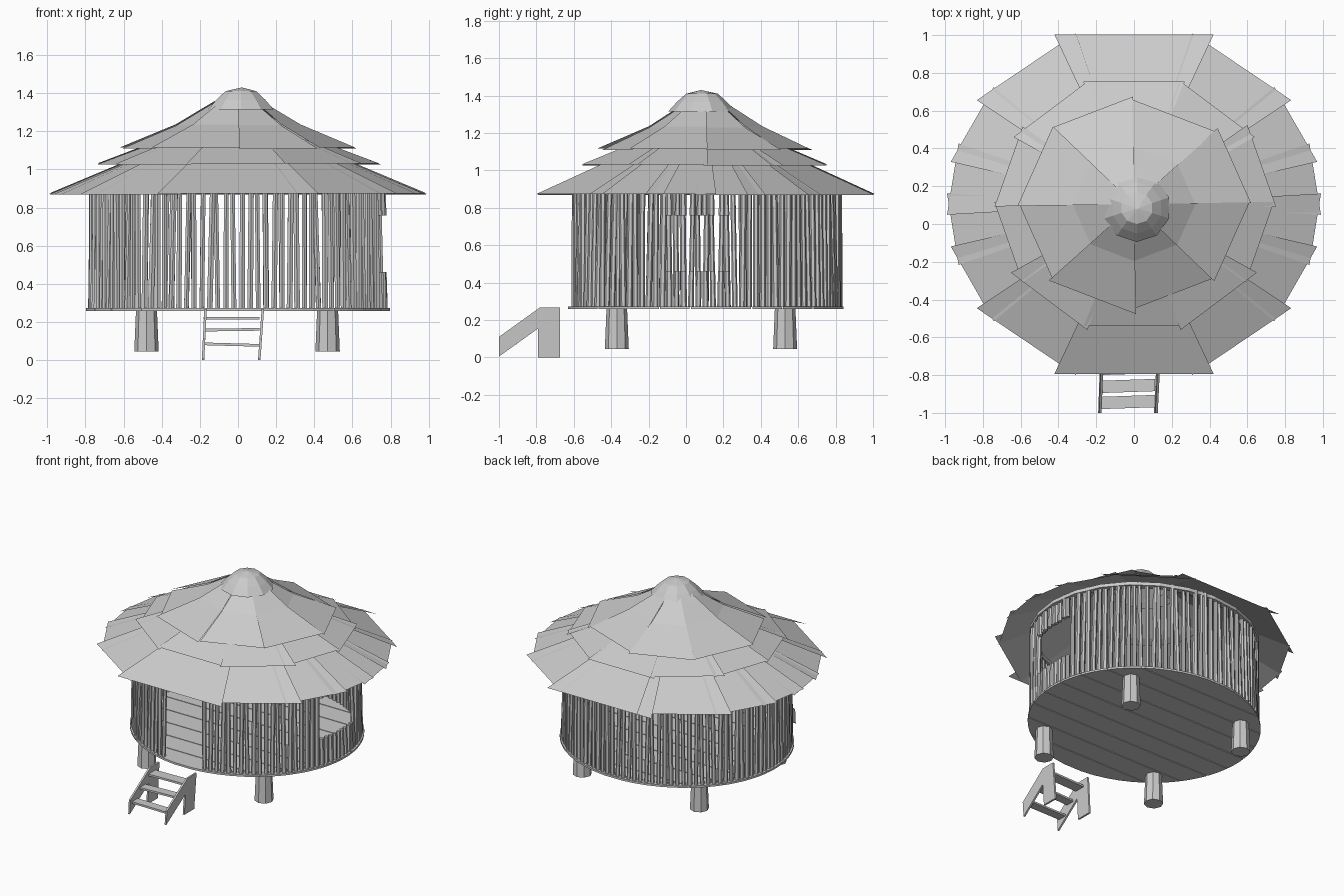
import bpy, bmesh, math, random
from mathutils import Vector

if "Cube" in bpy.data.objects:
    bpy.data.objects.remove(bpy.data.objects["Cube"])

random.seed(4)
CY = 0.105          # hut centre in y
RATIO = 0.927       # plan is slightly oval


def finish(name, bm):
    me = bpy.data.meshes.new(name)
    bm.to_mesh(me)
    bm.free()
    ob = bpy.data.objects.new(name, me)
    bpy.context.collection.objects.link(ob)
    return ob


def pole(bm, a, b, r1, r2, n):
    """Tapered pole between two points."""
    a, b = Vector(a), Vector(b)
    d = b - a
    q = Vector((0, 0, 1)).rotation_difference(d)
    m = q.to_matrix().to_4x4()
    m.translation = (a + b) / 2
    bmesh.ops.create_cone(bm, cap_ends=True, segments=n, radius1=r1,
                          radius2=r2, depth=d.length, matrix=m)


def prism(bm, pts, offset):
    """Extrude a flat outline along an offset vector."""
    f = bm.faces.new([bm.verts.new(p) for p in pts])
    g = bmesh.ops.extrude_face_region(bm, geom=[f])
    vs = [v for v in g["geom"] if isinstance(v, bmesh.types.BMVert)]
    bmesh.ops.translate(bm, verts=vs, vec=offset)
    bmesh.ops.recalc_face_normals(bm, faces=bm.faces)


def polar(r, t, z):
    return Vector((r * math.cos(t), CY + RATIO * r * math.sin(t), z))


# Floor planks cut to the oval outline
bm = bmesh.new()
N, R = 9, 0.797
for i in range(N):
    s0 = max(-0.999, -1 + 2 * i / N + 0.004)
    s1 = min(0.999, -1 + 2 * (i + 1) / N - 0.004)
    a0, a1 = math.asin(s0), math.asin(s1)
    arc = [a0 + (a1 - a0) * k / 5 for k in range(6)]
    pts = [polar(R, a, 0.258) for a in arc]
    pts += [polar(R, math.pi - a, 0.258) for a in reversed(arc)]
    prism(bm, pts, (0, 0, 0.014))
finish("floor_planks", bm)

# Four foundation posts
bm = bmesh.new()
for x in (-0.48, 0.47):
    for y in (-0.37, 0.53):
        pole(bm, (x, y, 0.045), (x, y, 0.262), 0.064, 0.055, 8)
finish("foundation_posts", bm)

# Wall of upright sticks with a doorway and one window
bm = bmesh.new()
COUNT = 114
for i in range(COUNT):
    t = 2 * math.pi * i / COUNT
    p = polar(0.768, t, 0)
    if p.y < 0 and -0.18 < p.x < 0.14:
        continue
    lean = random.uniform(-0.018, 0.018)
    low = polar(0.772, t, 0.27)
    top = polar(0.764 + random.uniform(-0.012, 0.008), t + lean, 0.93)
    r = random.uniform(0.014, 0.018)
    spans = [(0, 1)]
    if p.x > 0 and -0.125 < p.y < 0.23:
        spans = [(0, 0.29), (0.74, 1)]
    for a, b in spans:
        pole(bm, low.lerp(top, a), low.lerp(top, b), r, r * 0.92, 6)
finish("wall_sticks", bm)

# Flat ring beam under the eaves
bm = bmesh.new()
n = 24
rings = [[bm.verts.new(polar(r, 2 * math.pi * k / n, z)) for k in range(n)]
         for r, z in ((0.745, 0.90), (0.79, 0.90), (0.79, 0.925), (0.745, 0.925))]
for j in range(4):
    for k in range(n):
        a, b = rings[j], rings[(j + 1) % 4]
        bm.faces.new((a[k], a[(k + 1) % n], b[(k + 1) % n], b[k]))
bmesh.ops.recalc_face_normals(bm, faces=bm.faces)
finish("ring_beam", bm)


def thatch(name, profile, panels, jitter):
    """Layer of overlapping thatch panels with straight lower edges."""
    bm = bmesh.new()
    for i, (c, h) in enumerate(panels):
        c, h = math.radians(c), math.radians(h)
        lift = 0.006 * (i % 2)
        grow = 1 + random.uniform(-jitter, jitter)
        rows = []
        for j, (r, z) in enumerate(profile):
            rr = r * (grow if j == len(profile) - 1 else 1)
            rows.append([bm.verts.new(polar(rr / math.cos(h * s), c + h * s,
                                            z + lift)) for s in (-1, -0.5, 0, 0.5, 1)])
        for a, b in zip(rows, rows[1:]):
            for k in range(4):
                bm.faces.new((a[k], b[k], b[k + 1], a[k + 1]))
    finish(name, bm)


# Three thatch tiers
quarter = [(54, 18.5), (28, 14), (8.5, 12)]
eaves = [(90, 23.5), (270, 23.5)]
for c, h in quarter:
    eaves += [(c, h), (180 - c, h), (180 + c, h), (360 - c, h)]
thatch("eaves_thatch", [(0.42, 1.105), (0.65, 1.005), (0.97, 0.868)], eaves, 0)
middle = [(90, 21), (270, 21), (51, 20), (129, 20), (231, 20), (309, 20),
          (18, 19), (162, 19), (198, 19), (342, 19)]
thatch("middle_thatch", [(0.2, 1.265), (0.4, 1.145), (0.705, 1.025)], middle, 0.015)
upper = [(22.5 + 45 * k, 23.5 if k % 2 else 22) for k in range(8)]
thatch("upper_thatch", [(0.10, 1.36), (0.17, 1.315), (0.3, 1.23), (0.56, 1.11)],
       upper, 0.03)

# Faceted roof cap
bm = bmesh.new()
n = 10
rows = [[bm.verts.new((0.015 + r * math.cos(2 * math.pi * (k + 0.5) / n),
                       0.085 + r * math.sin(2 * math.pi * (k + 0.5) / n), z))
         for k in range(n)]
        for r, z in ((0.18, 1.315), (0.135, 1.365), (0.085, 1.41))]
for a, b in zip(rows, rows[1:]):
    for k in range(n):
        bm.faces.new((a[k], a[(k + 1) % n], b[(k + 1) % n], b[k]))
tip = bm.verts.new((0.02, 0.08, 1.43))
for k in range(n):
    bm.faces.new((rows[-1][k], rows[-1][(k + 1) % n], tip))
finish("roof_cap", bm)

# Stair side boards
side = [(-1, 0.005), (-1, 0.11), (-0.78, 0.268), (-0.675, 0.268),
        (-0.675, 0), (-0.79, 0), (-0.79, 0.155)]
for name, x, lean in (("left_stair_side", -0.19, 0.05), ("right_stair_side", 0.105, 0.07)):
    bm = bmesh.new()
    prism(bm, [(x + lean * z, y, z) for y, z in side], (0.013, 0, 0))
    finish(name, bm)

# Stair treads, each slightly crooked
bm = bmesh.new()
for y0, y1, z, tilt in ((-0.98, -0.915, 0.078, -0.008), (-0.895, -0.83, 0.15, 0.004),
                        (-0.80, -0.72, 0.213, 0.0)):
    prism(bm, [(-0.18, y0, z), (0.112, y0 + 0.01, z + tilt),
               (0.112, y1 + 0.01, z + tilt), (-0.18, y1, z)], (0, 0, 0.014))
finish("stair_treads", bm)
